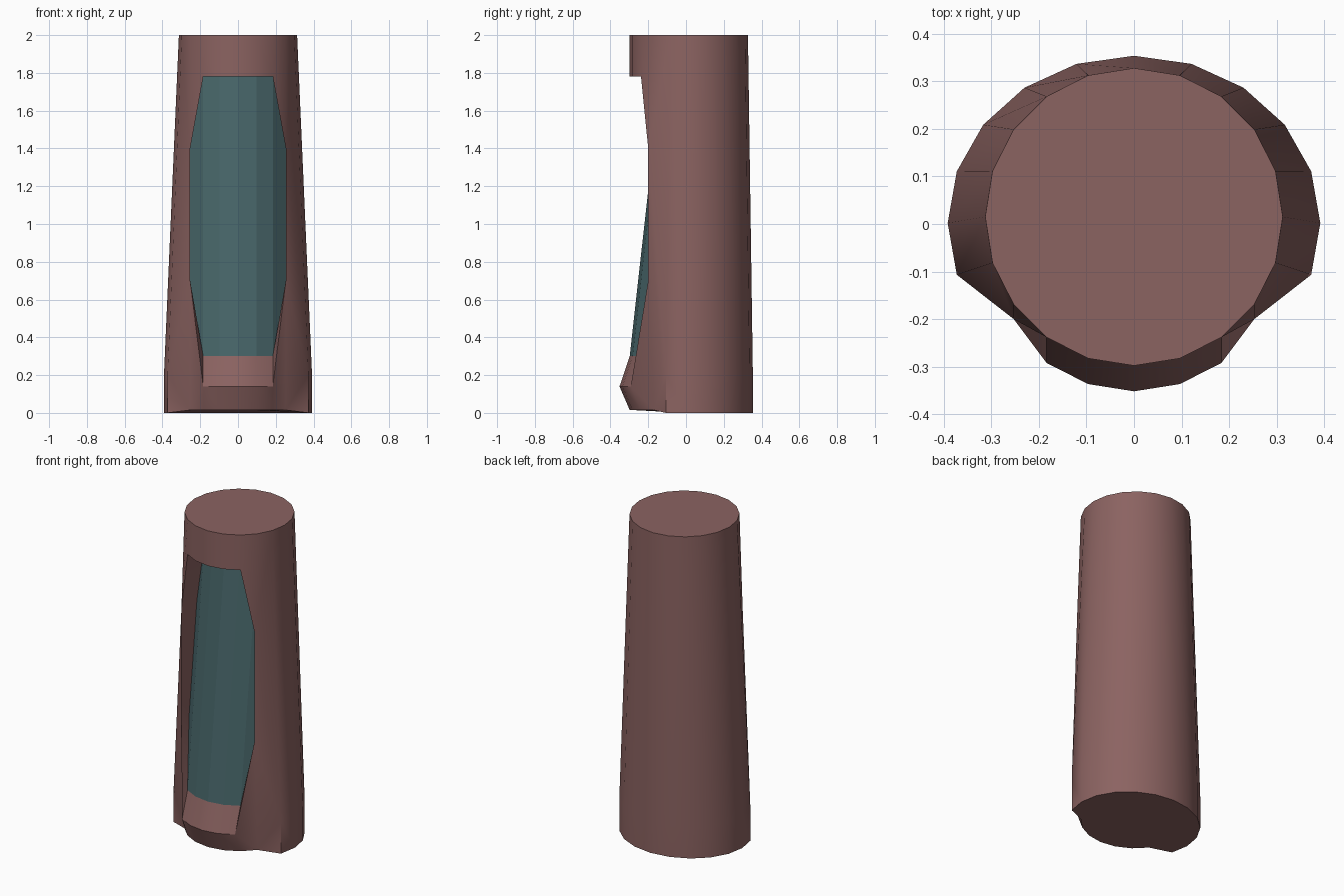
import bpy, bmesh, math

if "Cube" in bpy.data.objects:
    bpy.data.objects.remove(bpy.data.objects["Cube"])

STEP = math.radians(18)          # 20-sided body
R, CY = 0.313, 0.015             # upper ring radius and centre
bm = bmesh.new()


def vert(k, z, dy=0.0, rx=R, ry=R, cy=CY):
    """Vertex in column k, counted from the front centre."""
    return bm.verts.new((rx * math.sin(k * STEP), cy - ry * math.cos(k * STEP) + dy, z))


def foot(k, z):
    return vert(k, z, 0, 0.392, 0.352, 0.002)


def row(z, dy=0.0):
    return {k: vert(k, z, dy) for k in range(-2, 3)}


def strip(a, b, keys, mat=0):
    for k in keys:
        face((a[k], a[k + 1], b[k + 1], b[k]), mat)


def face(vs, mat=0):
    f = bm.faces.new(vs)
    f.material_index = mat
    f.smooth = mat == 0


def slope(z):
    """Backward lean of the recessed panel."""
    return 0.165 * (z - 0.30) / 1.48


# Main rings: columns -3..16, wrapping at 17 = -3
top = {k: vert(k, 2.0) for k in range(-3, 17)}
mid = {k: foot(k, 0.20) for k in range(4, 17)}
base = {k: vert(k, 0.015) if k <= 3 else foot(k, 0.0) for k in range(-3, 17)}
top[-4], mid[-4], base[-4] = top[16], mid[16], base[16]

# Round back of the shell and its end caps
strip(top, mid, range(4, 16))
strip(mid, base, range(4, 16))
face([top[k] for k in range(-3, 17)])
face([base[k] for k in range(-3, 17)])

# Front: upper band, ledge, recessed panel, lip
arch = row(1.78)
panel_top = row(1.78, slope(1.78))
panel_end = row(0.30)
lip = row(0.14, -0.054)
cols = range(-2, 2)
strip(top, arch, cols)
strip(arch, panel_top, cols)
strip(panel_top, panel_end, cols, 1)
strip(panel_end, lip, cols)
strip(lip, base, cols)

# Both sides of the opening
for s in (-1, 1):
    k2, k3, k4 = 2 * s, 3 * s, 4 * s
    rim_hi, rim_lo = vert(k3, 1.40, -0.031), vert(k3, 0.70, -0.031)
    in_hi, in_lo = vert(k3, 1.40, slope(1.40)), vert(k3, 0.70, slope(0.70))
    # outer shell
    face((top[k2], top[k3], rim_hi, arch[k2]))
    face((top[k3], top[k4], rim_hi))
    face((rim_hi, top[k4], mid[k4]))
    face((rim_hi, mid[k4], rim_lo))
    face((rim_lo, mid[k4], base[k3]))
    face((mid[k4], base[k4], base[k3]))
    face((rim_lo, base[k3], lip[k2]))
    face((base[k3], base[k2], lip[k2]))
    # opening walls and panel side facets
    face((arch[k2], rim_hi, in_hi, panel_top[k2]))
    face((rim_hi, rim_lo, in_lo, in_hi))
    face((rim_lo, lip[k2], panel_end[k2], in_lo))
    face((panel_top[k2], in_hi, in_lo, panel_end[k2]), 1)

bmesh.ops.recalc_face_normals(bm, faces=bm.faces)

# Smooth shading with sharp creases
for e in bm.edges:
    a, b = e.link_faces
    e.smooth = (e.calc_face_angle(0) < math.radians(32)
                and a.material_index == b.material_index)

me = bpy.data.meshes.new("tapered_shell_with_panel")
bm.to_mesh(me)
bm.free()
ob = bpy.data.objects.new("tapered_shell_with_panel", me)
bpy.context.collection.objects.link(ob)

for name, col in (("shell_brown", (0.26, 0.125, 0.12, 1)),
                  ("panel_teal", (0.065, 0.135, 0.145, 1))):
    m = bpy.data.materials.new(name)
    m.diffuse_color = col
    m.use_nodes = True
    m.node_tree.nodes["Principled BSDF"].inputs["Base Color"].default_value = m.diffuse_color
    me.materials.append(m)
